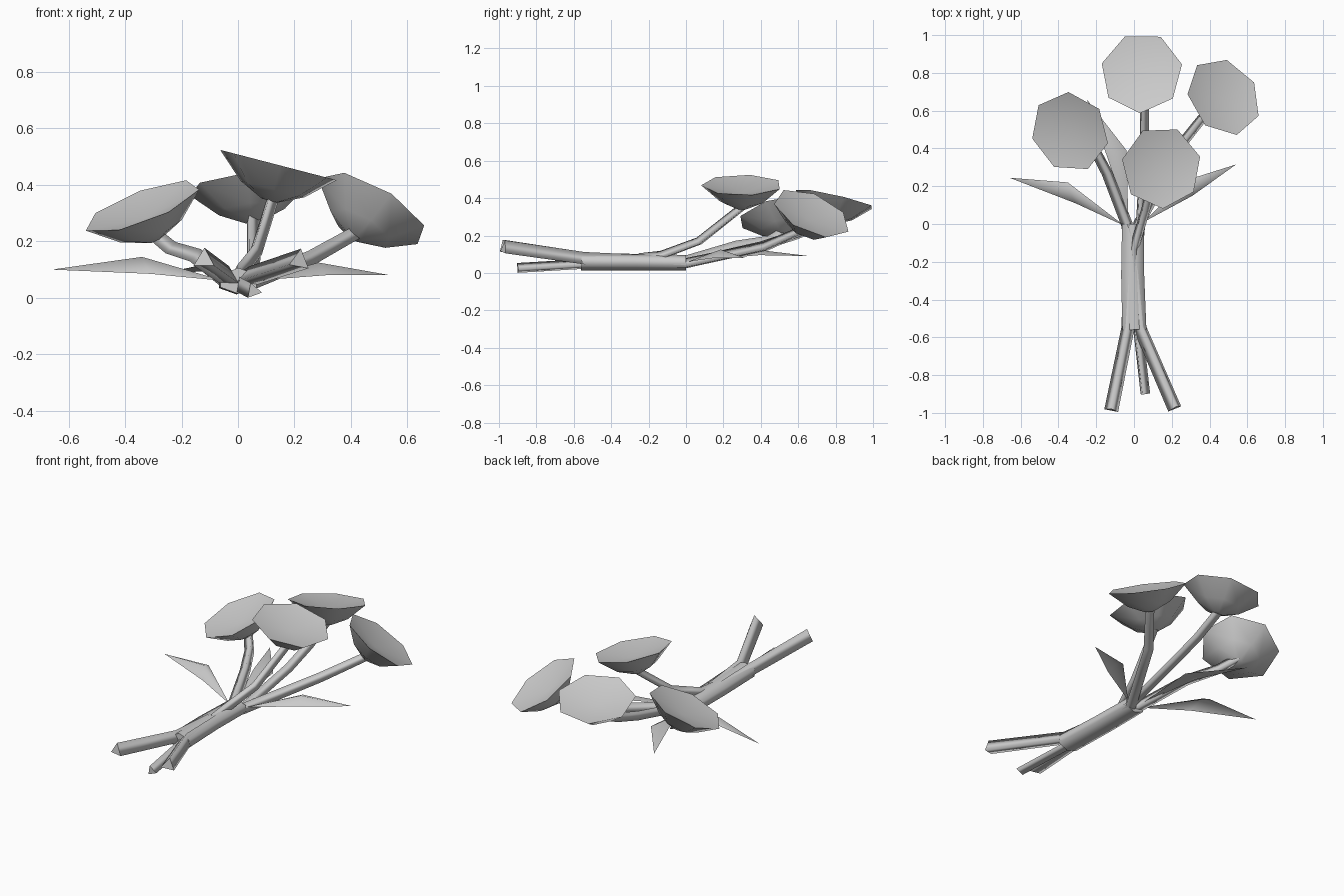
import bpy, bmesh
from math import cos, sin, radians, tau
from mathutils import Vector

cube = bpy.data.objects.get("Cube")
if cube:
    bpy.data.objects.remove(cube)

grey = bpy.data.materials.new("plain grey")
grey.use_nodes = True
colour = (0.6, 0.6, 0.6, 1)
grey.diffuse_color = colour
grey.node_tree.nodes["Principled BSDF"].inputs["Base Color"].default_value = colour


def finish(bm, name):
    """Turn a bmesh into a named, smooth-shaded object."""
    for face in bm.faces:
        face.smooth = True
    mesh = bpy.data.meshes.new(name)
    bm.to_mesh(mesh)
    bm.free()
    mesh.materials.append(grey)
    obj = bpy.data.objects.new(name, mesh)
    bpy.context.collection.objects.link(obj)


def bridge(bm, ring_a, ring_b):
    count = len(ring_a)
    for i in range(count):
        j = (i + 1) % count
        bm.faces.new((ring_a[i], ring_a[j], ring_b[j], ring_b[i]))


def stem(name, path, start_radius, end_radius, turn=90, sides=3, width=1):
    """Tapering tube along a path."""
    bm = bmesh.new()
    points = [Vector(p) for p in path]
    last = len(points) - 1
    rings = []
    for k, point in enumerate(points):
        along = (points[min(k + 1, last)] - points[max(k - 1, 0)]).normalized()
        side = along.cross(Vector((0, 0, 1))).normalized()
        up = side.cross(along)
        radius = start_radius + (end_radius - start_radius) * k / last
        angles = [radians(turn) + tau * i / sides for i in range(sides)]
        rings.append([bm.verts.new(point + radius * (side * cos(a) * width + up * sin(a)))
                      for a in angles])
    for a, b in zip(rings, rings[1:]):
        bridge(bm, a, b)
    for ring in (rings[0], rings[-1]):
        cap = bm.faces.new(ring)
        for edge in cap.edges:
            edge.smooth = False
    bmesh.ops.recalc_face_normals(bm, faces=bm.faces)
    finish(bm, name)


def flower(name, centre, normal, start):
    """Seven-sided bowl with a dished top."""
    bm = bmesh.new()
    centre, normal = Vector(centre), Vector(normal).normalized()
    x_axis = (Vector((1, 0, 0)) - normal * normal.x).normalized()
    y_axis = normal.cross(x_axis)
    rings = []
    for radius, depth in ((0.219, 0), (0.12, 0.088), (0.03, 0.13)):
        angles = [radians(start) + tau * i / 7 for i in range(7)]
        rings.append([bm.verts.new(centre - normal * depth
                      + radius * (x_axis * cos(a) + y_axis * sin(a)))
                      for a in angles])
    for a, b in zip(rings, rings[1:]):
        bridge(bm, a, b)
    bm.faces.new(rings[-1])
    middle = bm.verts.new(centre - normal * 0.045)
    rim = rings[0]
    for i in range(7):
        bm.faces.new((rim[i], rim[(i + 1) % 7], middle))
        bm.edges.get((rim[i], rim[(i + 1) % 7])).smooth = False
    bmesh.ops.recalc_face_normals(bm, faces=bm.faces)
    finish(bm, name)


def leaf(name, base, side_a, ridge, side_b, tip):
    """Thin blade folded along a raised ridge, facing up."""
    bm = bmesh.new()
    b, m, r, n, t = [bm.verts.new(p) for p in (base, side_a, ridge, side_b, tip)]
    for corners in ((b, r, m), (m, r, t), (b, n, r), (r, n, t)):
        face = bm.faces.new(corners)
        face.normal_update()
        if face.normal.z < 0:
            face.normal_flip()
    finish(bm, name)


# Gathered middle of the bunch
stem("bundle", [(.002, -.56, .06), (-.007, -.27, .058), (-.005, 0, .054)],
     .046, .042, 90, 6, 1.6)

# Stems
stem("right_stem", [(-.12, -.985, .135), (-.032, -.55, .072), (-.025, -.25, .06),
                    (.025, 0, .045), (.25, .42, .135), (.42, .635, .23)], .043, .028)
stem("left_stem", [(.218, -.975, .132), (.035, -.55, .072), (.012, -.25, .06),
                   (-.035, 0, .058), (-.14, .27, .14), (-.23, .44, .168),
                   (-.3, .53, .225)], .043, .029, 80)
stem("back_stem", [(.055, -.9, .024), (.015, -.55, .045), (.008, -.25, .05),
                   (.03, 0, .048), (.05, .4, .14), (.05, .6, .205),
                   (.05, .77, .285)], .031, .029, 110)
stem("front_stem", [(0, -.25, .075), (0, -.13, .09), (.06, .07, .165),
                    (.12, .31, .355)], .03, .026)

# Flower heads
flower("front_flower", (.145, .3, .47), (.26, 0, 1), -88)
flower("back_flower", (.04, .8, .395), (-.1, .23, 1), -92)
flower("left_flower", (-.34, .487, .323), (-.38, -.28, 1), 92)
flower("right_flower", (.475, .673, .318), (.58, .45, 1), 188)

# Leaves
leaf("left_leaf", (-.05, -.01, .06), (-.35, .22, .125), (-.34, .17, .145),
     (-.31, .11, .085), (-.66, .245, .1))
leaf("right_leaf", (.05, .01, .06), (.27, .23, .11), (.285, .185, .125),
     (.31, .15, .08), (.54, .315, .08))
leaf("back_leaf", (-.03, .02, .06), (-.04, .39, .095), (-.09, .37, .125),
     (-.14, .35, .11), (-.25, .66, .09))
